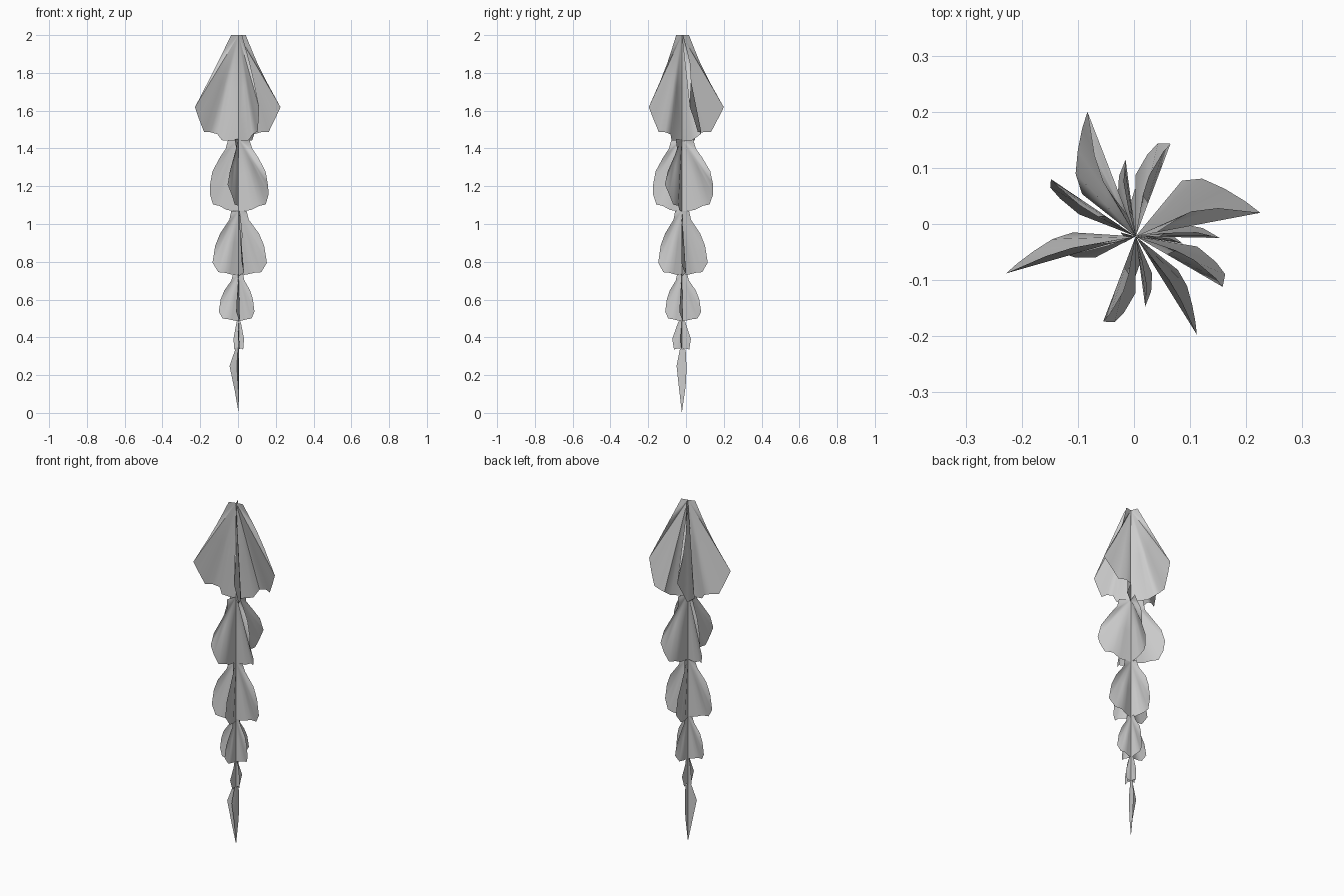
import bpy, bmesh
from mathutils import Vector

if "Cube" in bpy.data.objects:
    bpy.data.objects.remove(bpy.data.objects["Cube"])

AXIS = Vector((0.003, -0.022))

# Half-leaf outlines: (outward fraction, downward fraction, sideways pleat fraction)
BROAD = [(.17, 0, 0), (.34, .16, .05), (.47, .28, .08), (.68, .46, .07), (1, .72, 0), (.90, .83, .08),
         (.76, .97, .17), (.60, .97, .25), (.44, .99, .26), (.36, 1.05, .13), (0, 1.06, 0)]
ROUND = [(.36, 0, 0), (.42, .14, .08), (.62, .27, .09), (.90, .47, .04), (1, .66, 0),
         (.96, .80, .12), (.82, .95, .18), (.58, .97, .22), (.36, 1.03, .12), (0, 1.05, 0)]
LOWER = [(.28, 0, 0), (.36, .14, .06), (.72, .36, .08), (.90, .55, .03), (1, .82, 0),
         (.80, .97, .14), (.55, .98, .2), (.36, 1.0, .12), (0, 1.03, 0)]
SLIM = [(.35, 0, 0), (.5, .15, .08), (1, .62, 0), (.8, 1, .15), (.4, .95, .1), (0, 1, 0)]


def half_leaf(bm, tip, top, bottom, outline, pleat=1.0):
    """Pleated fan spreading from the stem towards the tip."""
    d = Vector(tip) - AXIS
    side = Vector((-d.y, d.x)) * pleat
    apex = bm.verts.new((AXIS.x, AXIS.y, top))
    ring, mid = [], []
    for r, f, s in outline:
        p = AXIS + d * r + side * s
        z = top + (bottom - top) * f
        ring.append(bm.verts.new((p.x, p.y, z)))
        q = AXIS + d * r * .5 + side * s * .5
        mid.append(bm.verts.new((q.x, q.y, (top + z) / 2)))
    for i in range(len(ring) - 1):
        bm.faces.new((apex, mid[i], mid[i + 1]))
        bm.faces.new((mid[i], ring[i], ring[i + 1], mid[i + 1]))


def finish(bm, name):
    me = bpy.data.meshes.new(name)
    bm.to_mesh(me)
    bm.free()
    ob = bpy.data.objects.new(name, me)
    bpy.context.collection.objects.link(ob)
    bpy.context.view_layer.objects.active = ob
    ob.select_set(True)
    bpy.ops.object.shade_smooth_by_angle(angle=1.0)
    ob.select_set(False)


# Tiers of crossed leaves: top, bottom, outline, four tips, pleat strength of each
TIERS = [
    (2.00, 1.47, BROAD, [(.225, .020), (-.083, .200), (-.228, -.088), (.112, -.197)], (1.4, 1, -.6, .6)),
    (1.45, 1.085, ROUND, [(.158, -.112), (.065, .143), (-.148, .080), (-.055, -.174)], (1, 1, .6, 1)),
    (1.07, .735, LOWER, [(.153, -.025), (-.015, .115), (-.135, -.050), (.020, -.147)], (.8,) * 4),
    (.735, .492, LOWER, [(.087, -.035), (.015, .080), (-.102, -.020), (-.010, -.110)], (.8,) * 4),
    (.485, .335, SLIM, [(.032, -.030), (.008, .026), (-.024, -.015), (0, -.073)], (1,) * 4),
]
for n, (top, bottom, outline, tips, pleats) in enumerate(TIERS):
    for pair in range(2):
        bm = bmesh.new()
        for k in (pair, pair + 2):
            half_leaf(bm, tips[k], top, bottom, outline, pleats[k])
        finish(bm, f"leaf_tier_{n + 1}_{pair + 1}")

# Drooping end leaf with a short crossing fold
bm = bmesh.new()
END = [(.3, 0, 0), (1, .28, 0), (.45, .66, .1), (0, 1, 0)]
half_leaf(bm, (-.045, -.036), .345, 0, END)
half_leaf(bm, (.006, .003), .335, 0, [(.8, 0, 0), (1, .3, 0), (.8, .58, 0), (0, 1, 0)])
half_leaf(bm, (-.006, -.050), .345, 0, END)
finish(bm, "end_leaf")
